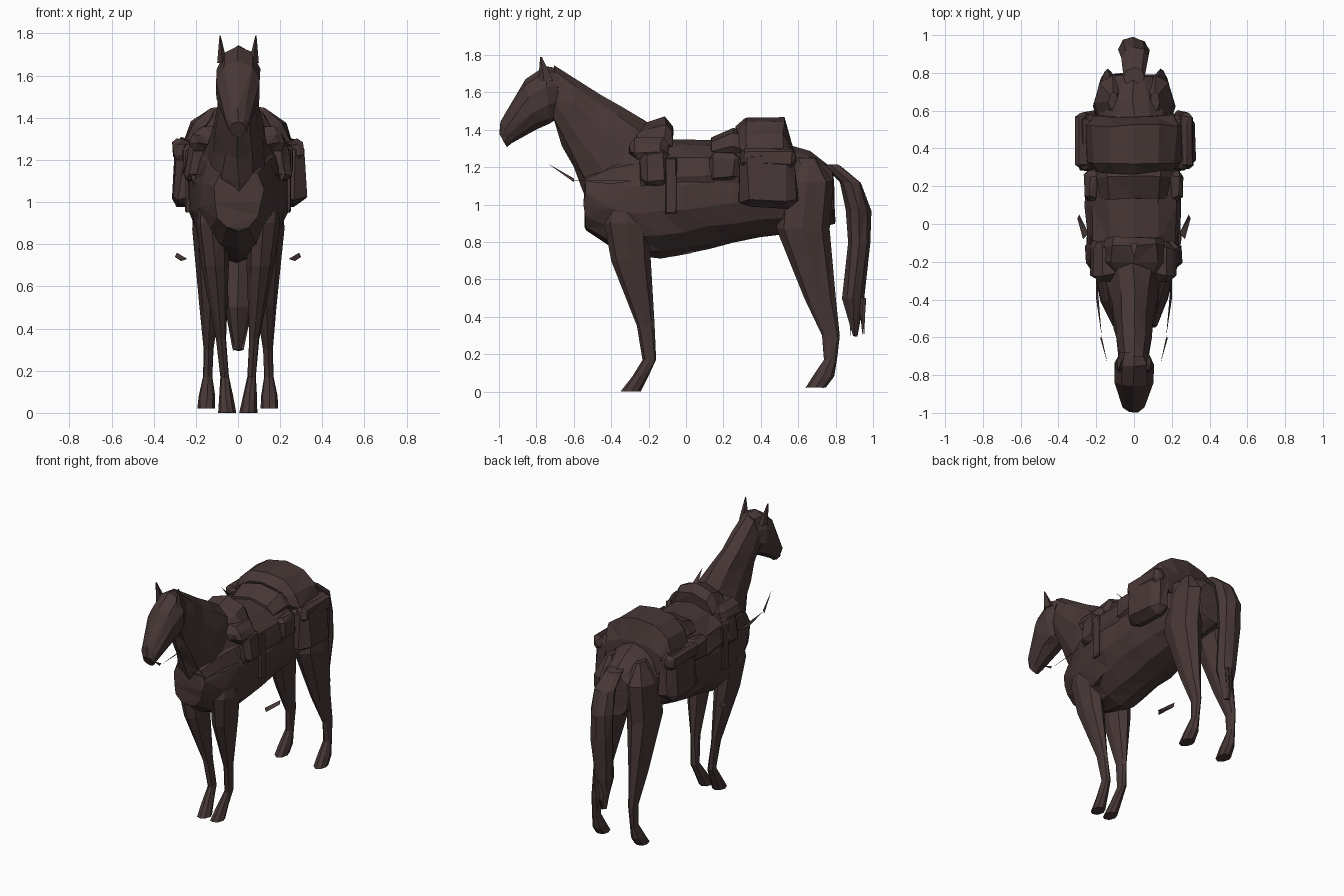
import bpy, bmesh, math, random
from mathutils import Vector

default_cube = bpy.data.objects.get("Cube")
if default_cube:
    bpy.data.objects.remove(default_cube, do_unlink=True)

# One dark brown for the whole model
brown = bpy.data.materials.new("dark brown")
brown.use_nodes = True
colour = (.064, .039, .038, 1)
brown.diffuse_color = colour
brown.node_tree.nodes["Principled BSDF"].inputs["Base Color"].default_value = colour


def finish(name, bm, rough):
    """Roughen the vertices a little, split into flat facets, make the object."""
    rng = random.Random(name.split("_", 1)[-1])
    for vert in bm.verts:
        vert.co += Vector([rng.uniform(-rough, rough) for axis in "xyz"])
        vert.co.z = max(vert.co.z, 0)
    bmesh.ops.recalc_face_normals(bm, faces=bm.faces)
    bmesh.ops.triangulate(bm, faces=bm.faces)
    mesh = bpy.data.meshes.new(name)
    bm.to_mesh(mesh)
    bm.free()
    mesh.materials.append(brown)
    obj = bpy.data.objects.new(name, mesh)
    bpy.context.collection.objects.link(obj)


def loft(name, stations, sides=10, rough=.007):
    """Skin elliptical rings; each station is two opposite points and a half width."""
    bm = bmesh.new()
    rings = []
    for start, end, half in stations:
        start, end = Vector(start), Vector(end)
        middle, spoke = (start + end) / 2, (start - end) / 2
        ring = []
        for step in range(sides):
            angle = math.tau * step / sides
            point = middle + spoke * math.cos(angle)
            point.x += half * math.sin(angle)
            ring.append(bm.verts.new(point))
        rings.append(ring)
    for lower, upper in zip(rings, rings[1:]):
        for step in range(sides):
            after = (step + 1) % sides
            bm.faces.new((lower[step], lower[after], upper[after], upper[step]))
    bm.faces.new(rings[0])
    bm.faces.new(rings[-1])
    finish(name, bm, rough)


def profile_loft(name, rows, sides=10, rough=.007):
    """Centred loft from rows of two side-profile points (y, z) and a half width."""
    loft(name, [((0, *upper), (0, *lower), half) for upper, lower, half in rows],
         sides, rough)


def limb(name, rows, ratio, top_x=0, foot_x=0, rough=.003):
    """Level rings (z, front y, rear y); the width follows the depth, flares at
    the hoof, and the centre drifts evenly from top_x to foot_x."""
    top_z, foot_z = rows[0][0], rows[-1][0]
    stations = []
    for z, front, rear in rows:
        x = foot_x + (top_x - foot_x) * (z - foot_z) / (top_z - foot_z)
        half = max(.022, ratio * (rear - front) ** 1.2)
        if z < .1:
            half *= 1.4
        stations.append(((x, front, z), (x, rear, z), half))
    loft(name, stations, sides=8, rough=rough)


def pack(name, side, centre, size, lean=0):
    """A soft bevelled box whose top leans toward the middle."""
    bm = bmesh.new()
    bmesh.ops.create_cube(bm, size=1)
    for vert in bm.verts:
        raised = vert.co.z > 0
        vert.co = Vector([c + v * s for c, v, s in zip(centre, vert.co, size)])
        vert.co.x -= lean * raised
    bmesh.ops.bevel(bm, geom=bm.edges[:], offset=min(size) * .3,
                    segments=1, affect='EDGES')
    for vert in bm.verts:
        vert.co.x *= side
    finish(name, bm, min(size) * .1)


def plate(name, side, points):
    """A thin loose strap through the given points."""
    bm = bmesh.new()
    bm.faces.new([bm.verts.new((x * side, y, z)) for x, y, z in points])
    finish(name, bm, 0)


def trunk_ring(y, swell=0):
    """Top point, bottom point and half width of the barrel at y."""
    t = (y - chest_y) / (rump_y - chest_y)
    top = 1.34 - .15 * abs(t + t - 1) ** 4
    bottom = .72 + .15 * max(0, 1 - t * 6) + .25 * max(0, t - .3)
    half = .25 * math.sin(math.pi * (.05 + .9 * t)) ** .4
    return (y, top + swell), (y, bottom), half + swell


# Trunk, straight tapering neck, and head
chest_y, rump_y = -.54, .79
cuts = 10
trunk_span = [chest_y + (rump_y - chest_y) * n / cuts for n in range(cuts + 1)]
profile_loft("body", [trunk_ring(y) for y in trunk_span], sides=14, rough=.009)

crest = Vector((-.1, 1.37)), Vector((-.7, 1.74))
throat = Vector((-.45, .84)), Vector((-.71, 1.44))
neck_steps = [n / 5 for n in range(6)]
profile_loft("neck", [(crest[0].lerp(crest[1], t), throat[0].lerp(throat[1], t),
                       .2 - .12 * math.sqrt(t)) for t in neck_steps])
profile_loft("head", [
    ((-.68, 1.73), (-.69, 1.46), .08), ((-.75, 1.74), (-.73, 1.43), .11),
    ((-.86, 1.67), (-.8, 1.4), .11), ((-.99, 1.44), (-.93, 1.33), .06),
    ((-1, 1.38), (-.96, 1.31), .04)], rough=.004)

for side, label in ((1, "left"), (-1, "right")):
    # Pointed ears
    ear_base, ear_tip = (side * .075, 1.66), (side * .085, 1.79)
    loft(label + "_ear", [
        ((ear_base[0], -.79, ear_base[1]), (ear_base[0], -.7, ear_base[1]), .025),
        ((ear_tip[0], -.78, ear_tip[1]), (ear_tip[0], -.77, ear_tip[1]), .003)],
        sides=5, rough=0)

    # Legs, from shoulder or hip down to the hoof
    limb(label + "_front_leg", [
        (1.1, -.38, -.25), (.9, -.44, -.2), (.7, -.4, -.19), (.35, -.26, -.17),
        (.17, -.23, -.16), (.08, -.29, -.2), (0, -.35, -.24)],
        .42, side * .14, side * .05)
    limb(label + "_hind_leg", [
        (1.25, .6, .7), (1.12, .5, .79), (.87, .48, .77), (.5, .63, .8), (.3, .73, .82),
        (.17, .74, .81), (.08, .68, .79), (.02, .64, .75)],
        .42, side * .11, side * .15)

    # Luggage hanging at the sides
    pack(label + "_saddlebag", side, (.25, .44, 1.14), (.14, .3, .32), lean=.02)
    pack(label + "_bag_flap", side, (.27, .44, 1.25), (.08, .3, .1))
    pack(label + "_small_pouch", side, (.22, .2, 1.2), (.08, .16, .15))
    pack(label + "_front_pouch", side, (.21, -.17, 1.2), (.1, .15, .2), lean=.03)
    pack(label + "_front_roll", side, (.18, -.2, 1.3), (.12, .2, .1), lean=.04)
    pack(label + "_stirrup_strap", side, (.24, -.08, 1.1), (.02, .06, .3))

    # Loose stirrup and rein plates
    plate(label + "_stirrup", side, [
        (.24, -.05, .73), (.29, .05, .76), (.3, .03, .74), (.27, -.08, .72)])
    plate(label + "_rein_end", side, [
        (.14, -.74, 1.22), (.17, -.6, 1.14), (.18, -.6, 1.12)])
    plate(label + "_rein", side, [
        (.17, -.6, 1.13), (.2, -.25, 1.13), (.2, -.4, 1.11)])

# Saddle: pad hugging the barrel, pommel, horn strap and cantle
pad_span = [-.24, -.1, .1, .3]
pad_rows = []
for y in pad_span:
    upper, lower, half = trunk_ring(y, swell=.006)
    pad_rows.append((upper, (y, .95), half))
profile_loft("saddle_pad", pad_rows, sides=12)
profile_loft("pommel", [
    ((-.26, 1.4), (-.25, 1.2), .13), ((-.2, 1.44), (-.2, 1.2), .18),
    ((-.11, 1.47), (-.12, 1.2), .17), ((-.07, 1.42), (-.08, 1.2), .15)], sides=8)
plate("horn_strap", 1, [(-.02, -.1, 1.47), (.02, -.1, 1.47), (0, -.18, 1.55)])
profile_loft("cantle", [
    ((.13, 1.36), (.13, 1.2), .18), ((.25, 1.41), (.25, 1.2), .2),
    ((.3, 1.4), (.3, 1.2), .2)], sides=8)

# Bedroll strapped behind the saddle
profile_loft("bedroll", [
    ((.27, 1.41), (.3, 1.2), .2), ((.32, 1.47), (.33, 1.1), .25),
    ((.52, 1.47), (.53, 1.1), .26), ((.57, 1.33), (.58, 1.1), .23)], sides=12)

# Tail with a few loose strands at its end
limb("tail", [
    (1.21, .73, .83), (1.12, .82, .94), (.97, .86, .99), (.8, .86, .99),
    (.5, .84, .95), (.3, .89, .92)], .9, rough=.007)
rng = random.Random(5)
for strand in range(8):
    x, y = rng.uniform(-.03, .03), rng.uniform(.86, .94)
    tip = rng.uniform(.28, .36)
    plate("tail_strand", 1, [(x, y, .5), (x + .02, y + .03, .5), (x, y + .02, tip)])
